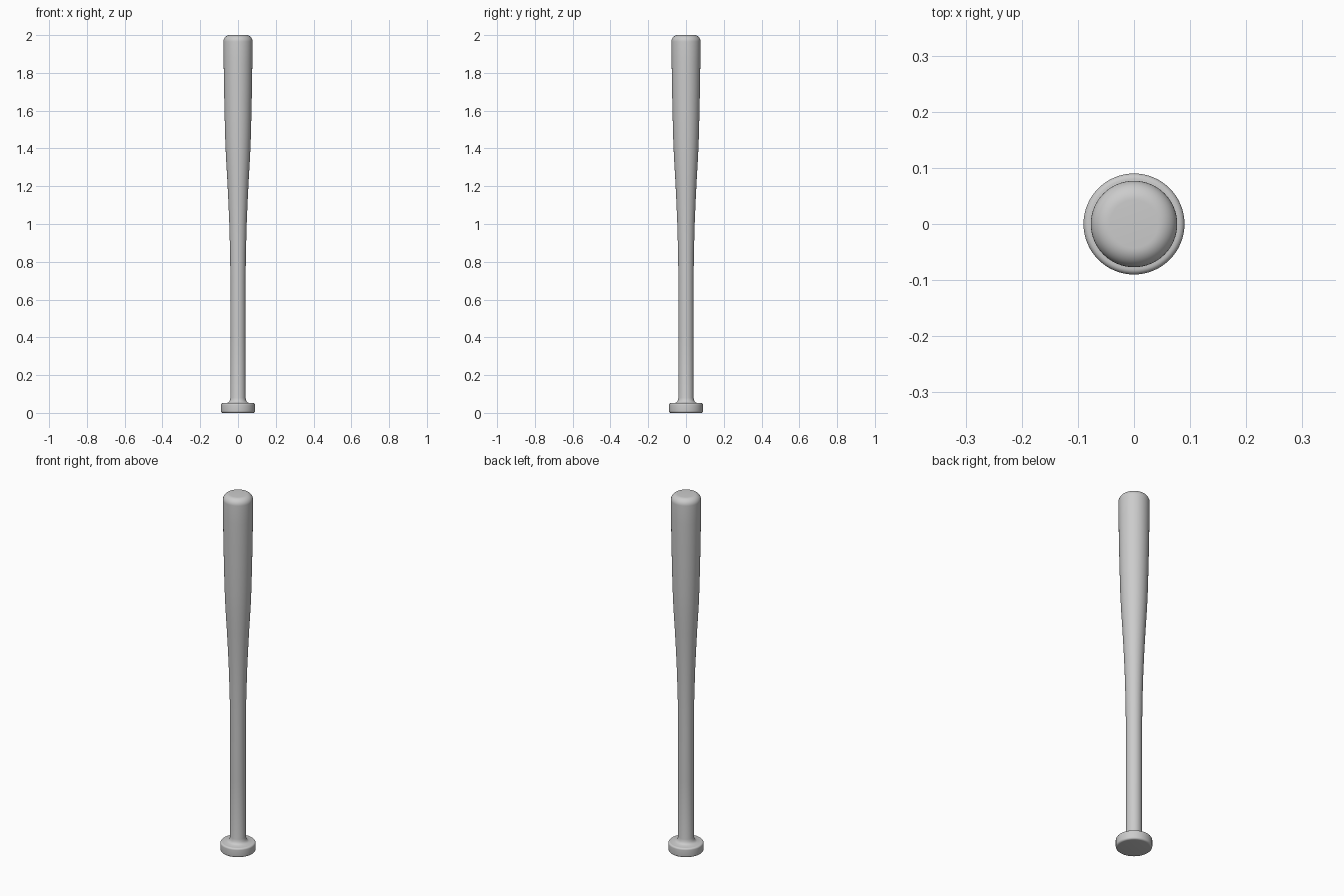
import bpy, bmesh, math
from mathutils import Matrix

if "Cube" in bpy.data.objects:
    bpy.data.objects.remove(bpy.data.objects["Cube"])


def lathe(name, profile, sides=64):
    """Spin an (radius, z) profile around z; zero radii close the ends."""
    bm = bmesh.new()
    verts = [bm.verts.new((r, 0, z)) for r, z in profile]
    edges = [bm.edges.new(pair) for pair in zip(verts, verts[1:])]
    bmesh.ops.spin(bm, geom=verts + edges, cent=(0, 0, 0), axis=(0, 0, 1),
                   angle=math.tau, steps=sides, use_duplicate=False)
    bmesh.ops.remove_doubles(bm, verts=bm.verts, dist=1e-5)
    bmesh.ops.recalc_face_normals(bm, faces=bm.faces)
    mesh = bpy.data.meshes.new(name)
    bm.to_mesh(mesh)
    bm.free()
    obj = bpy.data.objects.new(name, mesh)
    bpy.context.collection.objects.link(obj)
    bpy.ops.object.select_all(action='DESELECT')
    obj.select_set(True)
    bpy.context.view_layer.objects.active = obj
    bpy.ops.object.shade_smooth_by_angle(angle=math.radians(40))
    return obj


def arc(cr, cz, rad, start, end, steps=6):
    """Rounded corner points for a profile, angles in degrees."""
    angles = [math.radians(start + (end - start) * i / steps) for i in range(steps + 1)]
    return [(cr + rad * math.cos(a), cz + rad * math.sin(a)) for a in angles]


# Knob with rounded rims, flowing into the handle
knob = [(0, 0)] + arc(0.08, 0.01, 0.01, -90, 0) + arc(0.08, 0.042, 0.01, 0, 90)
flare = [(0.056, 0.053), (0.048, 0.058), (0.043, 0.066), (0.04, 0.08)]

# Handle tapering out to the barrel
shaft = [(0.04, 0.4), (0.04, 0.7), (0.042, 0.85), (0.046, 1.0), (0.051, 1.12),
         (0.057, 1.24), (0.064, 1.36), (0.068, 1.46), (0.071, 1.58),
         (0.074, 1.72), (0.076, 1.86)]

# Rounded barrel end
tip = arc(0.043, 1.966, 0.034, 0, 90, 10) + [(0, 2.0)]

lathe("bat", knob + flare + shaft + tip)
